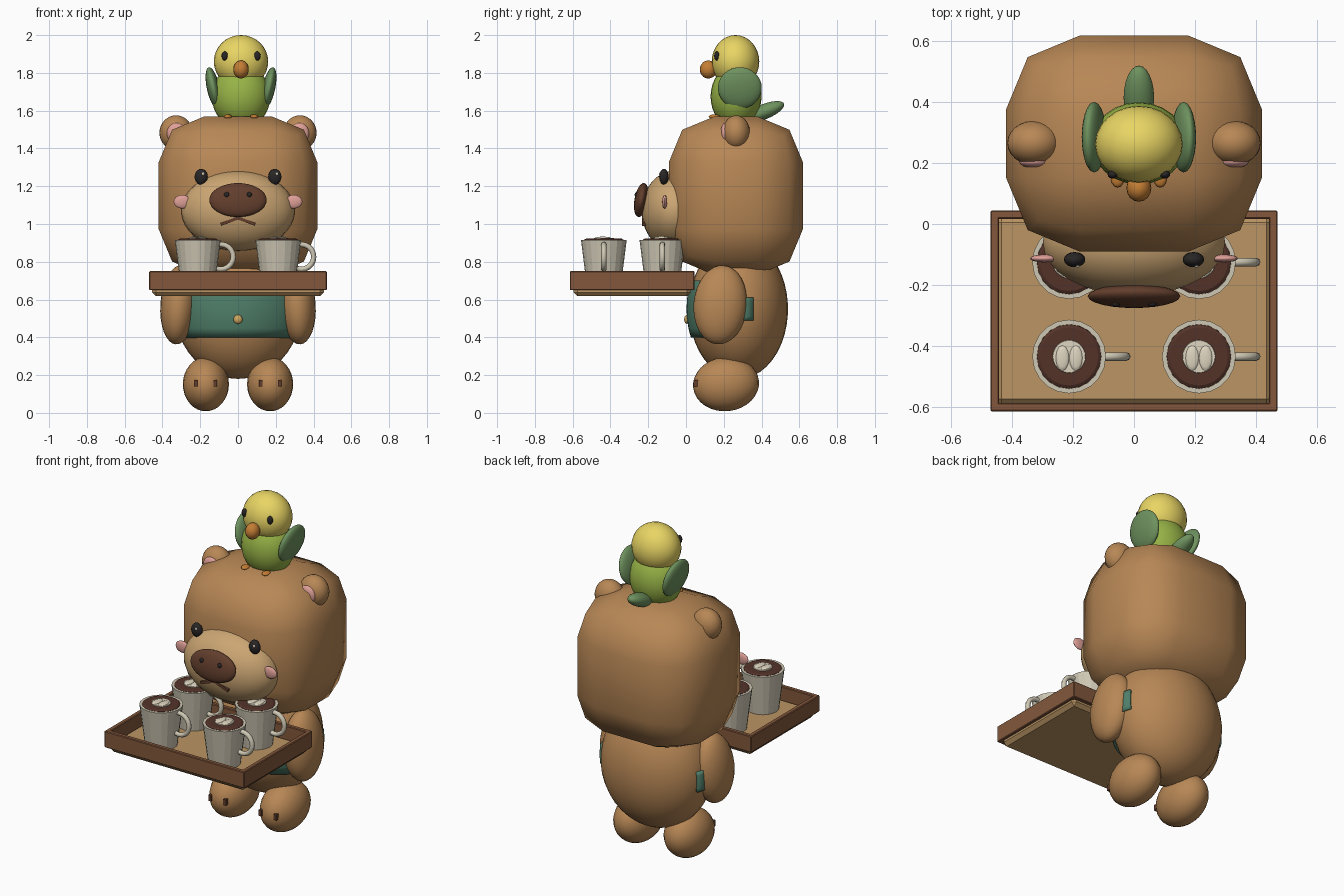
import bpy, bmesh
from math import sin, cos, radians, pi, sqrt
from mathutils import Matrix, Vector

if "Cube" in bpy.data.objects:
    bpy.data.objects.remove(bpy.data.objects["Cube"])

mats = {}


def mat(name, r, g, b):
    m = bpy.data.materials.new(name)
    m.diffuse_color = [(c / 255) ** 2.2 for c in (r, g, b)] + [1]
    m.use_nodes = True
    m.node_tree.nodes["Principled BSDF"].inputs["Base Color"].default_value = m.diffuse_color
    mats[name] = m


mat("fur", 182, 134, 86)
mat("tan", 202, 164, 114)
mat("dark", 98, 64, 48)
mat("black", 45, 42, 42)
mat("pink", 222, 158, 150)
mat("green", 80, 125, 105)
mat("gold", 205, 165, 95)
mat("wood", 130, 88, 62)
mat("floor", 186, 148, 100)
mat("mug", 205, 198, 178)
mat("coffee", 84, 54, 45)
mat("cream", 222, 212, 190)
mat("yellow", 232, 212, 100)
mat("lime", 150, 178, 72)
mat("wing", 110, 145, 95)
mat("orange", 195, 125, 55)


def finish(bm, name, color, smooth=None):
    bmesh.ops.recalc_face_normals(bm, faces=bm.faces)
    me = bpy.data.meshes.new(name)
    bm.to_mesh(me)
    bm.free()
    ob = bpy.data.objects.new(name, me)
    bpy.context.collection.objects.link(ob)
    me.materials.append(mats[color])
    if smooth is not None:
        bpy.ops.object.select_all(action='DESELECT')
        ob.select_set(True)
        bpy.context.view_layer.objects.active = ob
        bpy.ops.object.shade_smooth_by_angle(angle=radians(smooth))
    return ob


def place(bm, loc, size=(1, 1, 1), rot=(0, 0, 0)):
    m = Matrix.Translation(loc)
    for a, axis in zip(rot, "XYZ"):
        m = m @ Matrix.Rotation(radians(a), 4, axis)
    bmesh.ops.transform(bm, matrix=m @ Matrix.Diagonal((*size, 1)), verts=bm.verts)


def ball(name, color, loc, size, rot=(0, 0, 0), seg=24):
    bm = bmesh.new()
    bmesh.ops.create_uvsphere(bm, u_segments=seg, v_segments=seg * 2 // 3, radius=1)
    place(bm, loc, size, rot)
    return finish(bm, name, color, 60)


def box(name, color, loc, size, rot=(0, 0, 0), bevel=0, seg=1, smooth=None):
    bm = bmesh.new()
    bmesh.ops.create_cube(bm, size=1)
    bmesh.ops.scale(bm, vec=size, verts=bm.verts)
    if bevel:
        bmesh.ops.bevel(bm, geom=bm.edges[:], offset=bevel, segments=seg,
                        profile=0.5, affect='EDGES')
    place(bm, loc, rot=rot)
    return finish(bm, name, color, smooth)


def lathe(name, color, profile, loc, n=24, smooth=25):
    bm = bmesh.new()
    vs = [bm.verts.new((r, 0, z)) for r, z in profile]
    es = [bm.edges.new(p) for p in zip(vs, vs[1:])]
    bmesh.ops.spin(bm, geom=vs + es, cent=(0, 0, 0), axis=(0, 0, 1),
                   angle=2 * pi, steps=n, use_duplicate=False)
    bmesh.ops.remove_doubles(bm, verts=bm.verts, dist=1e-5)
    place(bm, loc)
    return finish(bm, name, color, smooth)


def torus(name, color, loc, R, r, n=20, k=8):
    # ring standing in the xz plane
    bm = bmesh.new()
    g = [[bm.verts.new(((R + r * cos(2 * pi * j / k)) * cos(2 * pi * i / n), r * sin(2 * pi * j / k),
                        (R + r * cos(2 * pi * j / k)) * sin(2 * pi * i / n)))
          for j in range(k)] for i in range(n)]
    for i in range(n):
        for j in range(k):
            a, b = g[i], g[(i + 1) % n]
            bm.faces.new((a[j], b[j], b[(j + 1) % k], a[(j + 1) % k]))
    place(bm, loc)
    return finish(bm, name, color, 60)


BC, BR = Vector((0, 0.278, 0.55)), Vector((0.335, 0.262, 0.37))


def wrap(name, color, z0, z1, half, grow):
    # cloth panel hugging the front of the body
    bm = bmesh.new()
    nu, nv = 24, 6
    g = []
    for i in range(nu + 1):
        a = radians(half) * (2 * i / nu - 1)
        row = []
        for j in range(nv + 1):
            z = z0 + (z1 - z0) * j / nv
            w = sqrt(1 - ((z - BC.z) / BR.z) ** 2) * grow
            row.append(bm.verts.new((BR.x * w * sin(a), BC.y - BR.y * w * cos(a), z)))
        g.append(row)
    for i in range(nu):
        for j in range(nv):
            bm.faces.new((g[i][j], g[i + 1][j], g[i + 1][j + 1], g[i][j + 1]))
    ob = finish(bm, name, color, 40)
    s = ob.modifiers.new("thickness", 'SOLIDIFY')
    s.thickness, s.offset = 0.016, 0


# Head, body and clothing
box("head", "fur", (0, 0.264, 1.15), (0.84, 0.71, 0.84), bevel=0.243, seg=2, smooth=60)
ball("body", "fur", BC, BR, seg=32)
wrap("apron", "green", 0.40, 0.70, 75, 1.02)
wrap("apron_band", "green", 0.49, 0.61, 107, 1.012)
ball("apron_button", "gold", (0, 0.005, 0.495), (0.024, 0.015, 0.024), seg=12)

# Face
ball("muzzle", "tan", (0, -0.06, 1.07), (0.3, 0.175, 0.212), seg=32)
ball("nose", "dark", (0, -0.237, 1.127), (0.152, 0.036, 0.091), (-10, 0, 0))
for s in (-1, 1):
    ball("nostril", "black", (s * 0.06, -0.262, 1.155), (0.014, 0.01, 0.014), seg=12)
    box("mouth", "dark", (s * 0.045, -0.222, 1.015), (0.1, 0.02, 0.016), (0, s * 20, 0))
    ball("eye", "black", (s * 0.195, -0.117, 1.25), (0.035, 0.025, 0.042), seg=16)
    ball("eye_glint", "cream", (s * 0.195 + 0.01, -0.138, 1.265), (0.008, 0.005, 0.009), seg=8)
    ball("cheek", "pink", (s * 0.295, -0.113, 1.118), (0.046, 0.013, 0.036), seg=16)
    ball("ear", "fur", (s * 0.328, 0.266, 1.483), (0.088, 0.073, 0.092))
    ball("inner_ear", "pink", (s * 0.325, 0.205, 1.48), (0.052, 0.022, 0.055), seg=16)
    # Limbs
    ball("arm", "fur", (s * 0.315, 0.182, 0.572), (0.096, 0.142, 0.21), (-5, s * -4, 0))
    ball("foot", "fur", (s * 0.17, 0.212, 0.152), (0.122, 0.175, 0.143), (6, 0, 0))
    for dx in (-0.05, 0.05):
        box("toe_mark", "dark", (s * 0.17 + dx, 0.056, 0.157), (0.018, 0.03, 0.036))

# Serving tray
box("tray_base", "floor", (0, -0.285, 0.645), (0.91, 0.62, 0.054), bevel=0.02)
for s in (-1, 1):
    box("tray_side", "wood", (s * 0.457, -0.285, 0.7), (0.028, 0.66, 0.1), bevel=0.004)
    box("tray_end", "wood", (0, -0.285 + s * 0.316, 0.7), (0.94, 0.028, 0.1), bevel=0.004)

# Mugs of coffee
for x in (-0.213, 0.213):
    for y in (-0.435, -0.125):
        lathe("mug", "mug", [(0, 0.67), (0.09, 0.67), (0.121, 0.915), (0.106, 0.915), (0.1, 0.885)],
              (x, y, 0), n=20, smooth=10)
        lathe("coffee", "coffee", [(0.106, 0.895), (0.105, 0.916), (0.095, 0.922), (0, 0.922)], (x, y, 0))
        lathe("foam", "cream", [(0.055, 0.918), (0.053, 0.926), (0, 0.927)], (x, y, 0))
        for s in (-1, 1):
            ball("foam_leaf", "cream", (x + s * 0.022, y - 0.005, 0.926), (0.022, 0.042, 0.007), seg=12)
        torus("mug_handle", "mug", (x + 0.122, y, 0.826), 0.066, 0.014)

# Bird on top
bx = 0.016
ball("bird_body", "lime", (bx, 0.265, 1.675), (0.155, 0.135, 0.17))
ball("bird_head", "yellow", (bx, 0.262, 1.86), (0.144, 0.126, 0.14))
ball("bird_beak", "orange", (bx, 0.118, 1.818), (0.041, 0.045, 0.048), seg=16)
ball("bird_tail", "wing", (bx, 0.415, 1.595), (0.05, 0.112, 0.04), (22, 0, 0))
for s in (-1, 1):
    ball("bird_eye", "black", (bx + s * 0.086, 0.163, 1.89), (0.017, 0.014, 0.025), seg=12)
    ball("bird_wing", "wing", (bx + s * 0.147, 0.285, 1.72), (0.034, 0.116, 0.112), (0, s * 12, 0))
    ball("bird_foot", "orange", (bx + s * 0.07, 0.15, 1.568), (0.022, 0.03, 0.012), seg=12)
